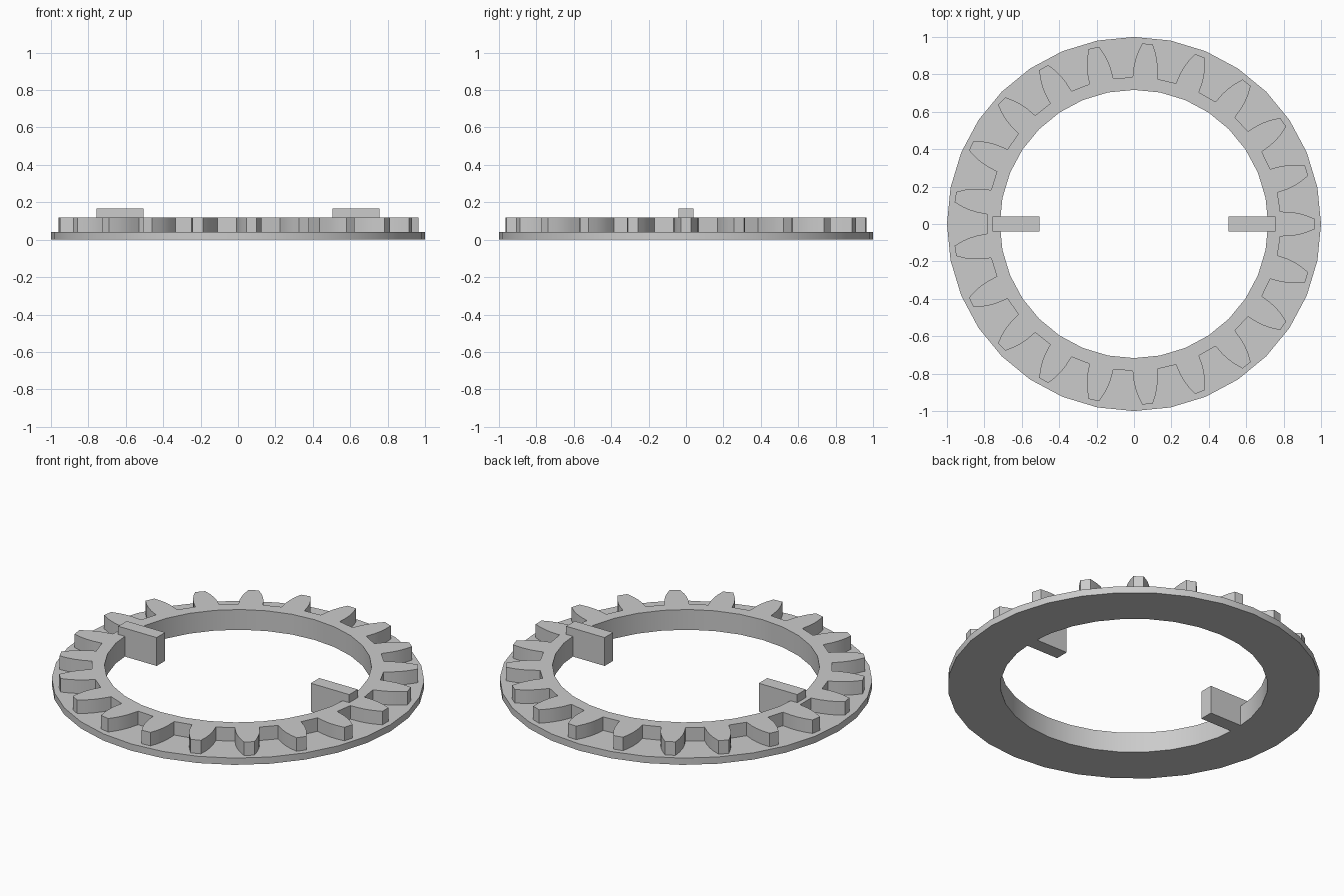
import bpy
import bmesh
from math import sin, cos, pi, radians, asin

cube = bpy.data.objects.get("Cube")
if cube:
    bpy.data.objects.remove(cube, do_unlink=True)

TEETH = 21
SIDES = 32
R_OUT, R_HOLE = 1.0, 0.717
Z_FLANGE, Z_GEAR, Z_TAB = 0.04, 0.12, 0.168
# Tooth flank: radius and half width, from root to tip
FLANK = [(0.785, 0.066), (0.84, 0.064), (0.88, 0.058), (0.92, 0.047), (0.966, 0.028)]

grey = bpy.data.materials.new("plain grey")
grey.use_nodes = True
COLOUR = (0.6, 0.6, 0.6, 1)
grey.diffuse_color = COLOUR
grey.node_tree.nodes["Principled BSDF"].inputs["Base Color"].default_value = COLOUR


def finish(bm, name):
    bmesh.ops.recalc_face_normals(bm, faces=bm.faces[:])
    mesh = bpy.data.meshes.new(name)
    bm.to_mesh(mesh)
    bm.free()
    mesh.materials.append(grey)
    obj = bpy.data.objects.new(name, mesh)
    bpy.context.collection.objects.link(obj)
    return obj


def circle(radius):
    return [(radius * cos(2 * pi * i / SIDES), radius * sin(2 * pi * i / SIDES))
            for i in range(SIDES)]


def gear_outline():
    points = []
    for t in range(TEETH):
        mid = 2 * pi * t / TEETH
        rising = [(r, mid - asin(w / r)) for r, w in FLANK]
        falling = [(r, mid + asin(w / r)) for r, w in reversed(FLANK)]
        points += [(r * cos(a), r * sin(a)) for r, a in rising + falling]
    return points


# Toothed ring: one closed solid made of loops, walls and flat caps
bm = bmesh.new()


def loop(points, z):
    return [bm.verts.new((x, y, z)) for x, y in points]


def wall(low, high):
    n = len(low)
    for i in range(n):
        j = (i + 1) % n
        bm.faces.new((low[i], low[j], high[j], high[i]))


def cap(*loops):
    edges = []
    for ring in loops:
        for i, v in enumerate(ring):
            edges.append(bm.edges.get((ring[i - 1], v)))
    bmesh.ops.triangle_fill(bm, use_beauty=True, edges=edges)


outer, hole, gear = circle(R_OUT), circle(R_HOLE), gear_outline()
outer_low, outer_high = loop(outer, 0), loop(outer, Z_FLANGE)
gear_low, gear_high = loop(gear, Z_FLANGE), loop(gear, Z_GEAR)
hole_low, hole_high = loop(hole, 0), loop(hole, Z_GEAR)
wall(outer_low, outer_high)
wall(gear_low, gear_high)
wall(hole_low, hole_high)
wall(outer_low, hole_low)
cap(outer_high, gear_low)
cap(gear_high, hole_high)
ring = finish(bm, "toothed_ring")
bpy.context.view_layer.objects.active = ring
ring.select_set(True)
bpy.ops.object.shade_smooth_by_angle(angle=radians(30))

# Inner tabs on both sides of the hole
for side, name in ((1, "left_tab"), (-1, "right_tab")):
    bm = bmesh.new()
    bmesh.ops.create_cube(bm, size=1)
    bmesh.ops.scale(bm, vec=(0.252, 0.08, Z_TAB), verts=bm.verts)
    bmesh.ops.translate(bm, vec=(side * 0.631, 0, Z_TAB / 2), verts=bm.verts)
    finish(bm, name)
